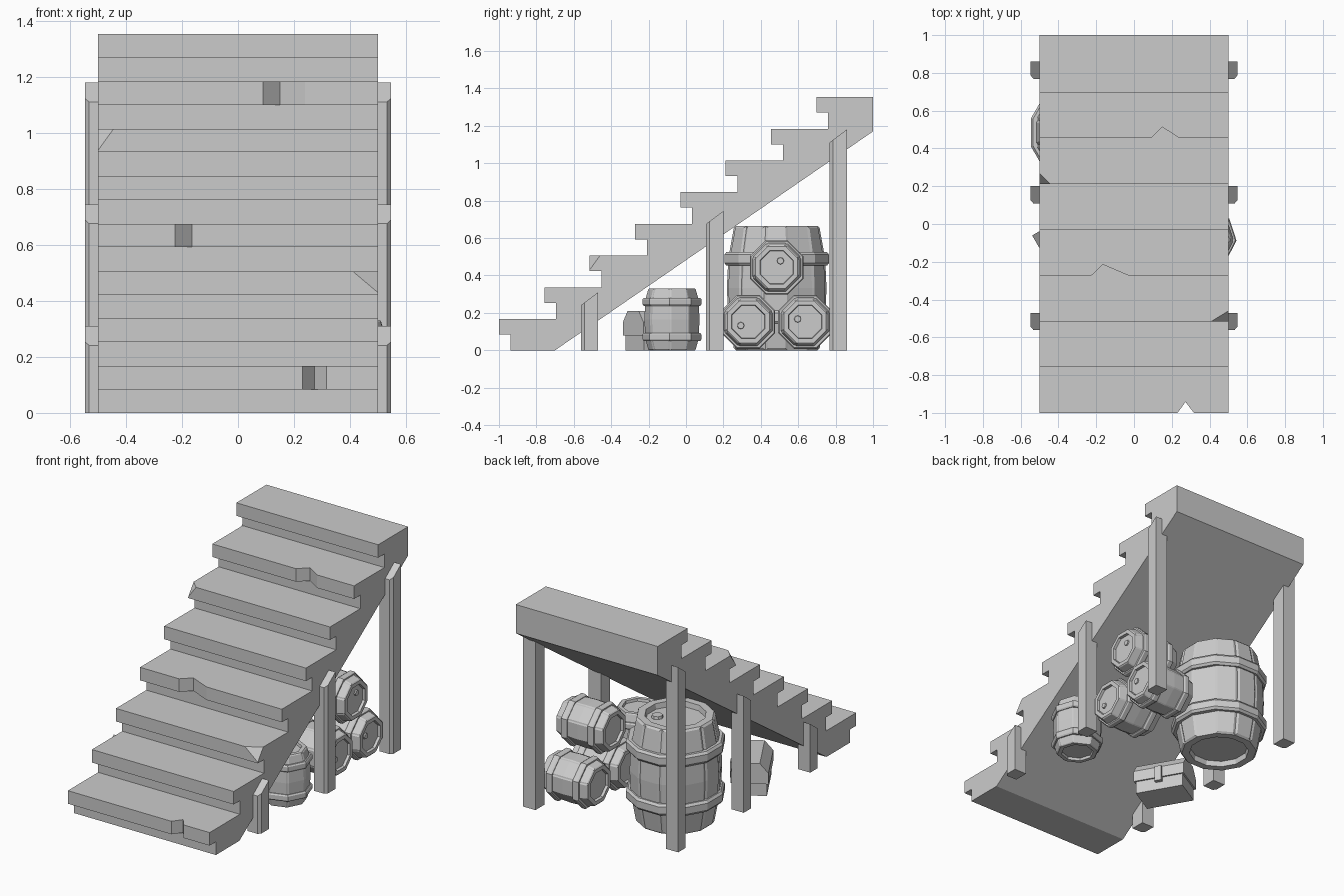
import bpy, bmesh
from math import cos, sin, pi, radians
from mathutils import Vector, Matrix

if "Cube" in bpy.data.objects:
    bpy.data.objects.remove(bpy.data.objects["Cube"])

# One plain grey for everything
grey = bpy.data.materials.new("plain grey")
grey.use_nodes = True
grey.diffuse_color = (0.6, 0.6, 0.6, 1)
grey.node_tree.nodes["Principled BSDF"].inputs["Base Color"].default_value = (0.6, 0.6, 0.6, 1)


def finish(name, bm, matrix=None):
    bmesh.ops.recalc_face_normals(bm, faces=bm.faces[:])
    mesh = bpy.data.meshes.new(name)
    bm.to_mesh(mesh)
    bm.free()
    mesh.materials.append(grey)
    obj = bpy.data.objects.new(name, mesh)
    if matrix:
        obj.matrix_world = matrix
    bpy.context.scene.collection.objects.link(obj)
    return obj


def prism(bm, bottom, top):
    """Close two matching outlines into a solid."""
    a = [bm.verts.new(p) for p in bottom]
    b = [bm.verts.new(p) for p in top]
    n = len(a)
    bm.faces.new(a[::-1])
    bm.faces.new(b)
    for i in range(n):
        j = (i + 1) % n
        bm.faces.new((a[i], a[j], b[j], b[i]))


def box(bm, low, high):
    outline = [(low[0], low[1]), (high[0], low[1]), (high[0], high[1]), (low[0], high[1])]
    prism(bm, [(x, y, low[2]) for x, y in outline], [(x, y, high[2]) for x, y in outline])


def lathe(bm, profile, sides, closed=False):
    """Spin (radius, height) points; returns the faces by profile segment."""
    rings = []
    for r, z in profile:
        ring = []
        for i in range(sides):
            a = 2 * pi * (i + 0.5) / sides
            ring.append(bm.verts.new((r * cos(a), r * sin(a), z)))
        rings.append(ring)
    pairs = list(zip(rings, rings[1:]))
    if closed:
        pairs.append((rings[-1], rings[0]))
    else:
        bm.faces.new(rings[0])
        bm.faces.new(rings[-1])
    bands = []
    for a, b in pairs:
        bands.append([bm.faces.new((a[i], a[(i + 1) % sides], b[(i + 1) % sides], b[i]))
                      for i in range(sides)])
    return bands


# Staircase: toothed side profile with overhanging treads
WIDTH, RUN, RISE = 0.5, 0.2425, 0.1695
LIP, THICK = 0.063, 0.083


def lip_y(i):
    return -1 + RUN * i


def tread_z(i):
    return 0.167 + RISE * i


profile = [(-0.7, 0), (lip_y(0) + LIP, 0)]
for i in range(8):
    y, z = lip_y(i), tread_z(i)
    profile += [(y + LIP, z - THICK), (y, z - THICK), (y, z)]
    profile.append((lip_y(i + 1) + LIP if i < 7 else 1, z))
profile.append((1, 1.17))
bm = bmesh.new()
prism(bm, [(-WIDTH, y, z) for y, z in profile], [(WIDTH, y, z) for y, z in profile])
stairs = finish("staircase", bm)


def chip(points):
    """Cut a convex chip out of the staircase."""
    bm = bmesh.new()
    for p in points:
        bm.verts.new(p)
    bmesh.ops.convex_hull(bm, input=bm.verts[:])
    cutter = finish("chip_cutter", bm)
    cutter.hide_render = True
    mod = stairs.modifiers.new("chip", 'BOOLEAN')
    mod.operation, mod.solver, mod.object = 'DIFFERENCE', 'EXACT', cutter
    bpy.context.view_layer.objects.active = stairs
    bpy.ops.object.modifier_apply(modifier=mod.name)
    bpy.data.objects.remove(cutter)


# V-shaped notches broken out of the tread fronts
for step, left, tip, right in ((0, 0.23, 0.273, 0.317), (3, -0.225, -0.165, -0.03), (6, 0.09, 0.15, 0.24)):
    y, z = lip_y(step), tread_z(step)
    apex = Vector((tip, y + 0.058, 0))
    ends = [apex + (Vector((x, y, 0)) - apex) * 1.3 for x in (left, right)]
    chip([p + Vector((0, 0, h)) for p in [apex] + ends for h in (z - THICK - 0.02, z + 0.02)])

# Broken tread corners
for step, side, size in ((2, 1, 0.09), (5, -1, 0.055)):
    y, z = lip_y(step), tread_z(step)
    corner = Vector((side * WIDTH, y, z))
    cuts = [corner - Vector((side * size, 0, 0)), corner + Vector((0, 0.055, 0)),
            corner - Vector((0, 0, 0.076))]
    centre = corner + Vector((side * 0.02, -0.02, 0.02))
    chip([centre] + [corner + (p - corner) * 1.0 for p in cuts]
         + [p + (centre - corner) for p in cuts])

# Support posts with a chamfered outer edge and sloping top, mirrored
for name, back, height in (("front_post", -0.47, 0.31), ("middle_post", 0.2, 0.745), ("rear_post", 0.86, 1.18)):
    f = back - 0.092
    outline = [(0.46, f), (0.532, f), (0.547, f + 0.018), (0.547, back), (0.46, back)]
    bm = bmesh.new()
    prism(bm, [(x, y, 0) for x, y in outline],
          [(x, y, height - 0.75 * (back - y)) for x, y in outline])
    finish(name, bm).modifiers.new("mirror", 'MIRROR')


def barrel(name, sides, r, h, hoop, bung, matrix):
    """Barrel standing on local z = 0; hoop is the (low, high) height fraction."""
    bm = bmesh.new()
    lo, hi = hoop
    half = [(0.6, 0.05), (0.62, 0), (0.78, 0), (0.87, lo), (0.9, hi)]
    full = half + [(0.92, 0.5)] + [(a, 1 - b) for a, b in reversed(half)]
    bands = lathe(bm, [(a * r, b * h) for a, b in full], sides)
    # Raised staves with gaps between
    body = bands[2:-2]
    for i in range(sides):
        bmesh.ops.inset_region(bm, faces=[band[i] for band in body], use_boundary=True,
                               use_even_offset=True, thickness=0.045 * r, depth=0.03 * r)
    # Chamfered hoops
    for a, b in ((lo, hi), (1 - hi, 1 - lo)):
        edge = 0.2 * (b - a)
        ring = [(0.84, a), (0.96, a), (1, a + edge), (1, b - edge), (0.96, b), (0.84, b)]
        lathe(bm, [(p * r, q * h) for p, q in ring], sides, closed=True)
    # Bung in the upper head
    m = Matrix.Translation((bung[0], bung[1], 0.955 * h))
    bmesh.ops.create_cone(bm, cap_ends=True, segments=8, radius1=0.13 * r, radius2=0.11 * r,
                          depth=0.04 * h, matrix=m)
    return finish(name, bm, matrix)


barrel("large_barrel", 12, 0.29, 0.665, (0.21, 0.32), (0.1, 0.04),
       Matrix.Translation((-0.265, 0.485, 0)))
barrel("small_upright_barrel", 8, 0.158, 0.33, (0.15, 0.28), (-0.03, 0.03),
       Matrix.Translation((0.385, -0.075, 0)) @ Matrix.Rotation(radians(18), 4, 'Z'))

# Stack of three barrels lying on their sides
lying = Matrix.Rotation(pi / 2, 4, 'Y')
for name, y, z, bung in (("stacked_barrel_front", 0.333, 0.152, (0.02, -0.04)),
                         ("stacked_barrel_rear", 0.637, 0.152, (-0.015, -0.04)),
                         ("stacked_barrel_top", 0.485, 0.443, (-0.035, 0.02))):
    barrel(name, 8, 0.156, 0.33, (0.15, 0.28), bung, Matrix.Translation((0.165, y, z)) @ lying)

# Small chest: base, faceted lid and latch
place = Matrix.Translation((-0.364, -0.144, 0)) @ Matrix.Rotation(radians(-60), 4, 'Z')
bm = bmesh.new()
box(bm, (-0.15, -0.1, 0), (0.15, 0.1, 0.085))
finish("chest_base", bm, place)
bm = bmesh.new()
arch = [(-0.11, 0.08), (0.11, 0.08), (0.11, 0.15), (0.06, 0.21), (-0.06, 0.21), (-0.11, 0.15)]
prism(bm, [(-0.16, y, z) for y, z in arch], [(0.16, y, z) for y, z in arch])
finish("chest_lid", bm, place)
bm = bmesh.new()
box(bm, (-0.022, 0.09, 0.05), (0.022, 0.125, 0.15))
finish("chest_latch", bm, place)
